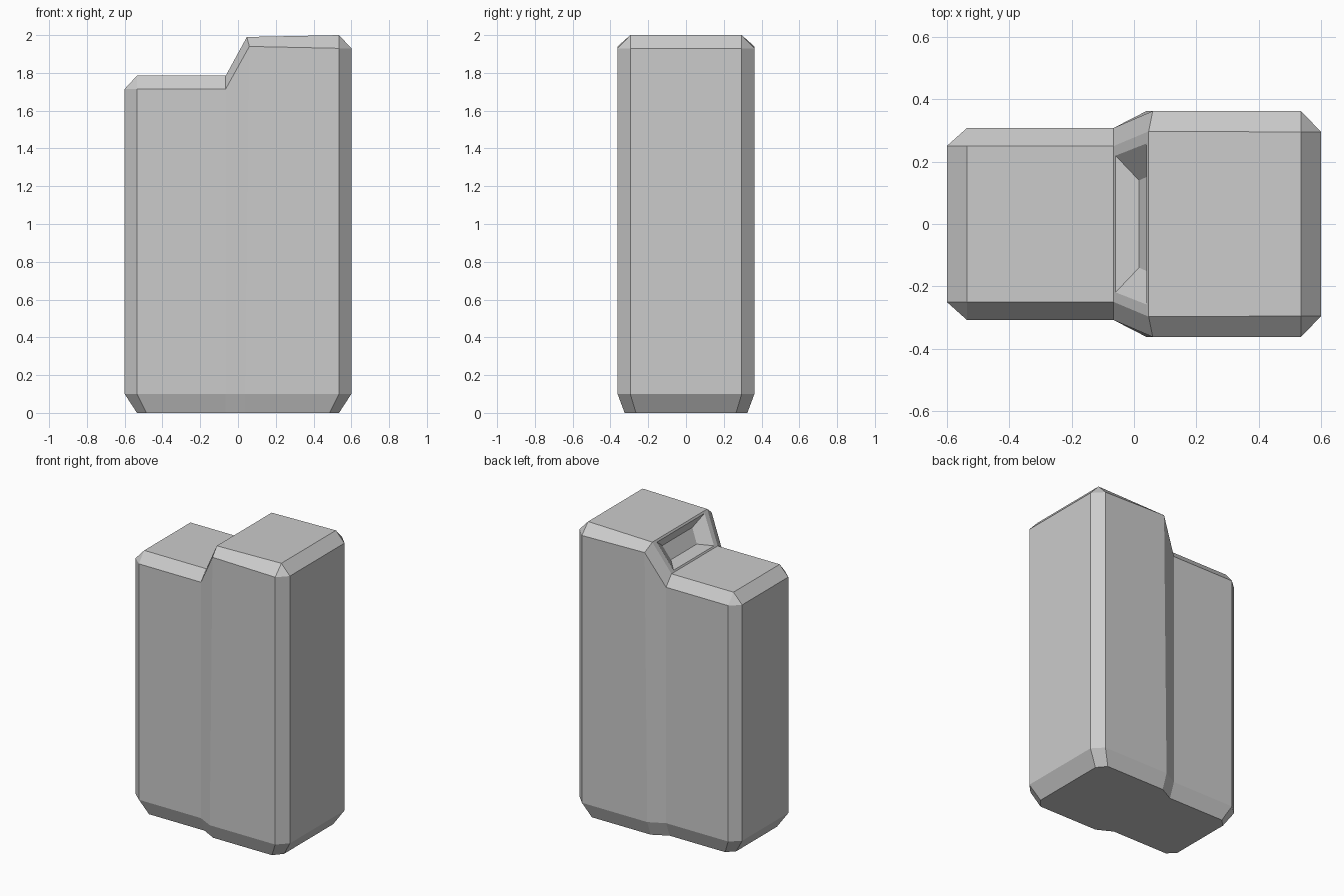
import bpy
import bmesh

cube = bpy.data.objects.get("Cube")
if cube:
    bpy.data.objects.remove(cube, do_unlink=True)

grey = bpy.data.materials.new("light grey")
grey.use_nodes = True
colour = (0.6, 0.6, 0.6, 1)
grey.diffuse_color = colour
grey.node_tree.nodes["Principled BSDF"].inputs["Base Color"].default_value = colour

bm = bmesh.new()


def mirrored(half):
    """Closed ring from a half outline reflected across y = 0."""
    pts = half + [(x, -y, z) for x, y, z in reversed(half)]
    return [bm.verts.new(p) for p in pts]


def bridge(a, b):
    """Quads between two rings of equal length."""
    n = len(a)
    for i in range(n):
        j = (i + 1) % n
        bm.faces.new((a[i], a[j], b[j], b[i]))


# Plan outlines from the low end to the tall end
foot_plan = [(-0.535, 0.22), (-0.485, 0.27), (-0.065, 0.27),
             (0.04, 0.325), (0.485, 0.325), (0.535, 0.265)]
wall_plan = [(-0.6, 0.25), (-0.535, 0.308), (-0.065, 0.308),
             (0.04, 0.362), (0.535, 0.362), (0.6, 0.295)]
wall_tops = [1.715, 1.715, 1.715, 1.94, 1.93, 1.93]

foot = mirrored([(x, y, 0) for x, y in foot_plan])
base = mirrored([(x, y, 0.1) for x, y in wall_plan])
shoulder = mirrored([(x + (0.02 if i == 3 else 0), y, wall_tops[i])
                     for i, (x, y) in enumerate(wall_plan)])
bm.faces.new(foot)
bridge(foot, base)
bridge(base, shoulder)

# Top plateau points, one pair per station
cap = mirrored([(-0.535, 0.25, 1.785), (-0.065, 0.25, 1.785),
                (0.047, 0.297, 1.99), (0.535, 0.295, 2.0)])
bm.faces.new((cap[0], cap[1], cap[6], cap[7]))
bm.faces.new((cap[2], cap[3], cap[4], cap[5]))

# Chamfers around the top, both sides
for s, c in ((shoulder, cap), (shoulder[::-1], cap[::-1])):
    bm.faces.new((s[0], s[1], c[0]))
    for i in range(3):
        bm.faces.new((s[i + 1], s[i + 2], c[i + 1], c[i]))
    bm.faces.new((s[4], s[5], c[3]))
bm.faces.new((shoulder[0], shoulder[11], cap[7], cap[0]))
bm.faces.new((shoulder[5], shoulder[6], cap[4], cap[3]))

# Tapered pocket sunk into the sloping step
slope = [cap[1], cap[2], cap[5], cap[6]]
rim = mirrored([(-0.059, 0.219, 1.796), (0.04, 0.258, 1.977)])
pocket = mirrored([(0.016, 0.14, 1.818), (0.066, 0.162, 1.91)])
bridge(slope, rim)
bridge(rim, pocket)
bm.faces.new(pocket)

bmesh.ops.recalc_face_normals(bm, faces=bm.faces)
mesh = bpy.data.meshes.new("stepped_body")
bm.to_mesh(mesh)
bm.free()
mesh.materials.append(grey)
body = bpy.data.objects.new("stepped_body", mesh)
bpy.context.collection.objects.link(body)
